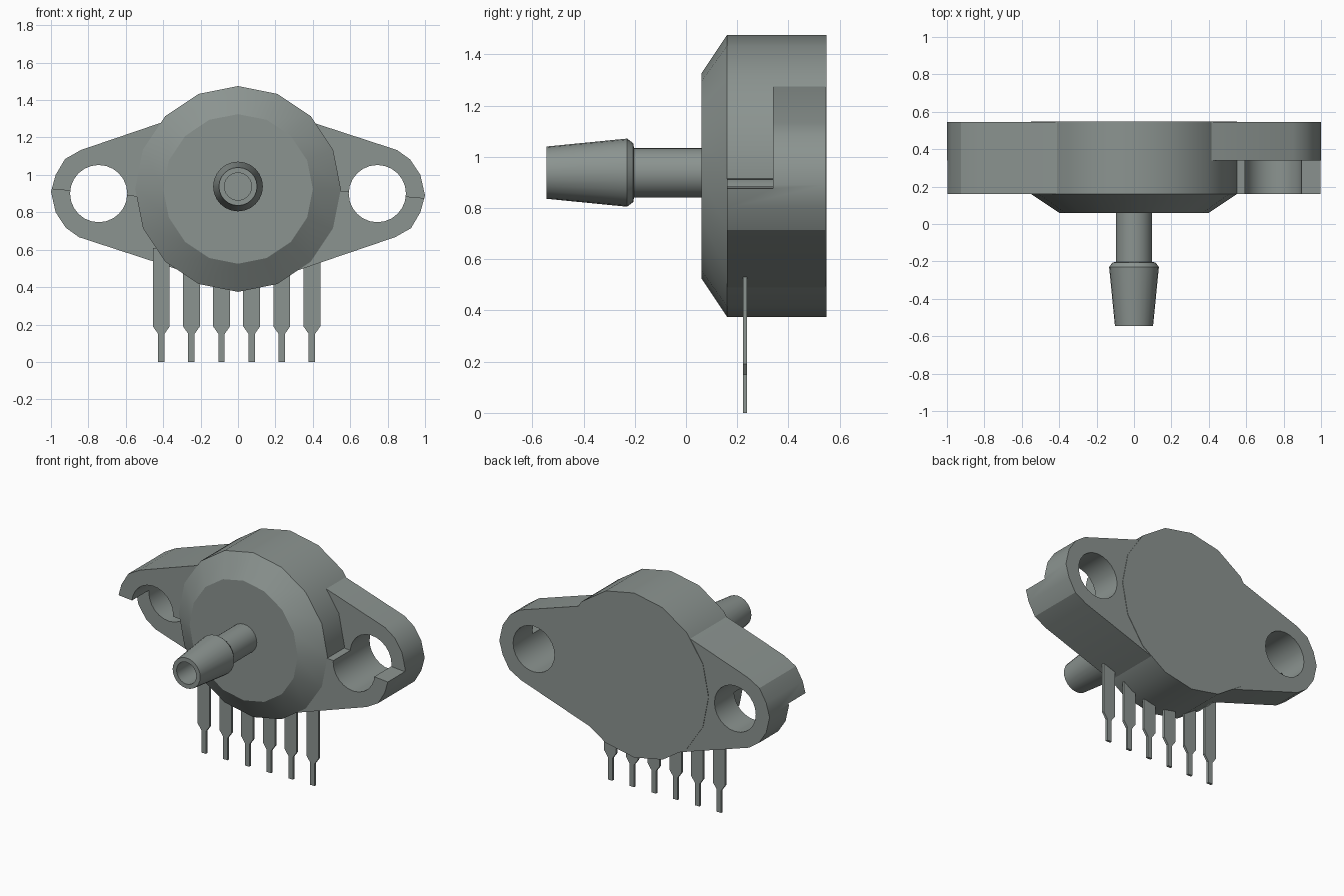
import bpy, bmesh, math
from mathutils import Matrix

if "Cube" in bpy.data.objects:
    bpy.data.objects.remove(bpy.data.objects["Cube"], do_unlink=True)

grey = bpy.data.materials.new("slate grey")
grey.use_nodes = True
COLOUR = (0.26, 0.295, 0.28, 1)
grey.diffuse_color = COLOUR
grey.node_tree.nodes["Principled BSDF"].inputs["Base Color"].default_value = COLOUR


def finish(name, bm):
    bmesh.ops.recalc_face_normals(bm, faces=bm.faces[:])
    mesh = bpy.data.meshes.new(name)
    bm.to_mesh(mesh)
    bm.free()
    mesh.materials.append(grey)
    obj = bpy.data.objects.new(name, mesh)
    bpy.context.collection.objects.link(obj)
    return obj


def prism(name, outline, y0, y1):
    """Extrude an x-z outline along y."""
    bm = bmesh.new()
    face = bm.faces.new([bm.verts.new((x, y0, z)) for x, z in outline])
    new = bmesh.ops.extrude_face_region(bm, geom=[face])["geom"]
    bmesh.ops.translate(bm, vec=(0, y1 - y0, 0),
                        verts=[v for v in new if isinstance(v, bmesh.types.BMVert)])
    return finish(name, bm)


def lathe(name, profile, sides, zc):
    """Turn (y, radius) points around a y axis at height zc, capping both ends."""
    bm = bmesh.new()
    rings = []
    for y, r in profile:
        rings.append([bm.verts.new((r * math.sin(a), y, zc + r * math.cos(a)))
                      for a in (2 * math.pi * i / sides for i in range(sides))])
    for a, b in zip(rings, rings[1:]):
        for i in range(sides):
            j = (i + 1) % sides
            bm.faces.new((a[i], a[j], b[j], b[i]))
    bm.faces.new(rings[0])
    bm.faces.new(rings[-1])
    return finish(name, bm)


def activate(obj):
    bpy.ops.object.select_all(action='DESELECT')
    obj.select_set(True)
    bpy.context.view_layer.objects.active = obj


def cut(obj, cutter):
    cutter.hide_render = True
    mod = obj.modifiers.new("cut", 'BOOLEAN')
    mod.operation, mod.solver, mod.object = 'DIFFERENCE', 'EXACT', cutter
    activate(obj)
    bpy.ops.object.modifier_apply(modifier=mod.name)
    bpy.data.objects.remove(cutter, do_unlink=True)


# Round housing with a chamfered front
body = lathe("housing", [(0.06, 0.40), (0.16, 0.55), (0.548, 0.55)], 16, 0.925)

# Hollow hose barb
nozzle = lathe("hose_barb", [(0.09, 0.097), (-0.203, 0.097), (-0.206, 0.115),
                             (-0.23, 0.133), (-0.545, 0.102), (-0.545, 0.073),
                             (0.07, 0.073)], 24, 0.938)

# Mounting ear with a bolt hole; its upper half is set back
EAR = [(0.25, 1.33), (0.43, 1.27), (0.85, 1.133), (0.92, 1.083), (0.975, 1.0),
       (1.0, 0.89), (0.975, 0.80), (0.925, 0.715), (0.84, 0.667), (0.25, 0.466)]
left_ear = prism("left_ear", EAR, 0.16, 0.545)
hole = [(0.745 + 0.153 * math.cos(math.pi * i / 12),
         0.9 + 0.153 * math.sin(math.pi * i / 12)) for i in range(24)]
cut(left_ear, prism("hole_cutter", hole, 0.0, 0.8))
cut(left_ear, prism("notch_cutter", [(0.2, 0.945), (1.1, 0.867), (1.1, 1.6), (0.2, 1.6)],
                    0.0, 0.34))

# The opposite ear is the same part turned half way round the y axis
right_ear = left_ear.copy()
right_ear.data = left_ear.data.copy()
right_ear.name = "right_ear"
bpy.context.collection.objects.link(right_ear)
turn = (Matrix.Translation((0, 0, 0.9)) @ Matrix.Rotation(math.pi, 4, 'Y')
        @ Matrix.Translation((0, 0, -0.9)))
right_ear.data.transform(turn)

# Six stepped contact pins
for i in range(6):
    x = -0.41 + 0.161 * i
    half = [(0.017, 0.0), (0.017, 0.15), (0.045, 0.19), (0.045, 0.61)]
    outline = [(x + w, z) for w, z in half] + [(x - w, z) for w, z in reversed(half)]
    prism(f"pin_{i + 1}", outline, 0.222, 0.238)

# Soft shading on the round parts, crisp edges elsewhere
for obj in (body, nozzle, left_ear, right_ear):
    activate(obj)
    bpy.ops.object.shade_smooth_by_angle(angle=math.radians(30))
